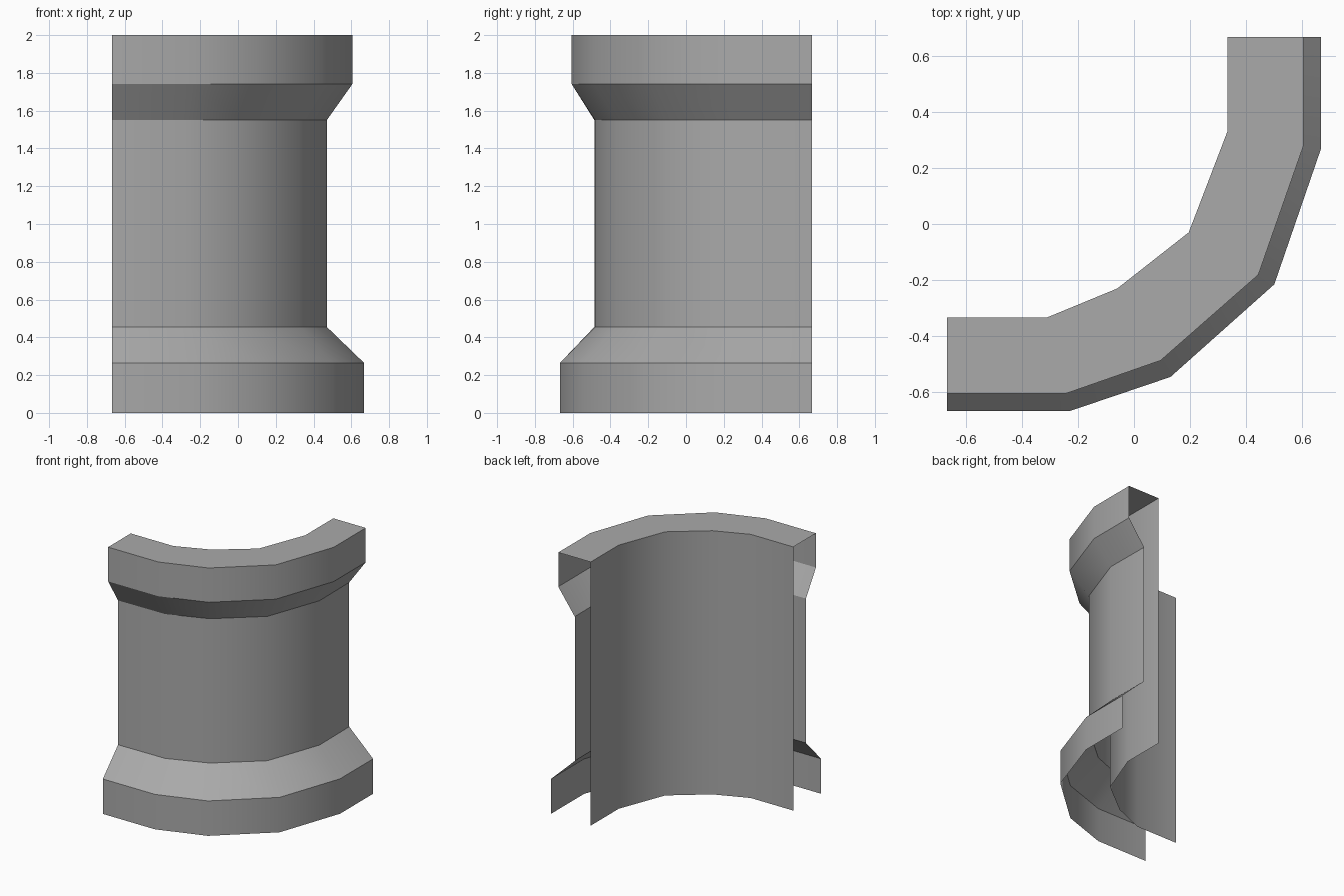
import bpy
import bmesh
from mathutils import Vector

cube = bpy.data.objects.get("Cube")
if cube:
    bpy.data.objects.remove(cube, do_unlink=True)

# One grey stone material
stone = bpy.data.materials.new("grey_stone")
stone.use_nodes = True
grey = (0.4, 0.4, 0.4, 1)
stone.diffuse_color = grey
stone.node_tree.nodes["Principled BSDF"].inputs["Base Color"].default_value = grey

# Plan of the corner bend: inner face and foot of the outer face
inner = [(-.667, -.333), (-.31, -.333), (-.06, -.23), (.195, -.03), (.333, .33), (.333, .667)]
outer = [(-.667, -.667), (-.23, -.667), (.13, -.545), (.5, -.215), (.667, .27), (.667, .667)]

# Wall section as (share of full depth at each end of the bend, height)
LIP = (.814, .814)
SHAFT = (.455, .4)
FOOT = (1, 1)
section = [((0, 0), 0), ((0, 0), 2), (LIP, 2), (LIP, 1.74),
           (SHAFT, 1.55), (SHAFT, .455), (FOOT, .265), (FOOT, 0)]

# Sweep the open section around the bend
bm = bmesh.new()
rings = []
for i, (a, b) in enumerate(zip(inner, outer)):
    t = i / (len(inner) - 1)
    ring = []
    for (start, end), z in section:
        p = Vector(a).lerp(Vector(b), start + (end - start) * t)
        ring.append(bm.verts.new((p.x, p.y, z)))
    rings.append(ring)

for r, s in zip(rings, rings[1:]):
    for j in range(len(section) - 1):
        face = bm.faces.new((r[j], r[j + 1], s[j + 1], s[j]))
        face.smooth = True
    # Crisp moulding lines along the wall
    for v, w in zip(r, s):
        bm.edges.get((v, w)).smooth = False

mesh = bpy.data.meshes.new("curved_corner_wall")
bm.to_mesh(mesh)
bm.free()
mesh.materials.append(stone)
wall = bpy.data.objects.new("curved_corner_wall", mesh)
bpy.context.collection.objects.link(wall)
